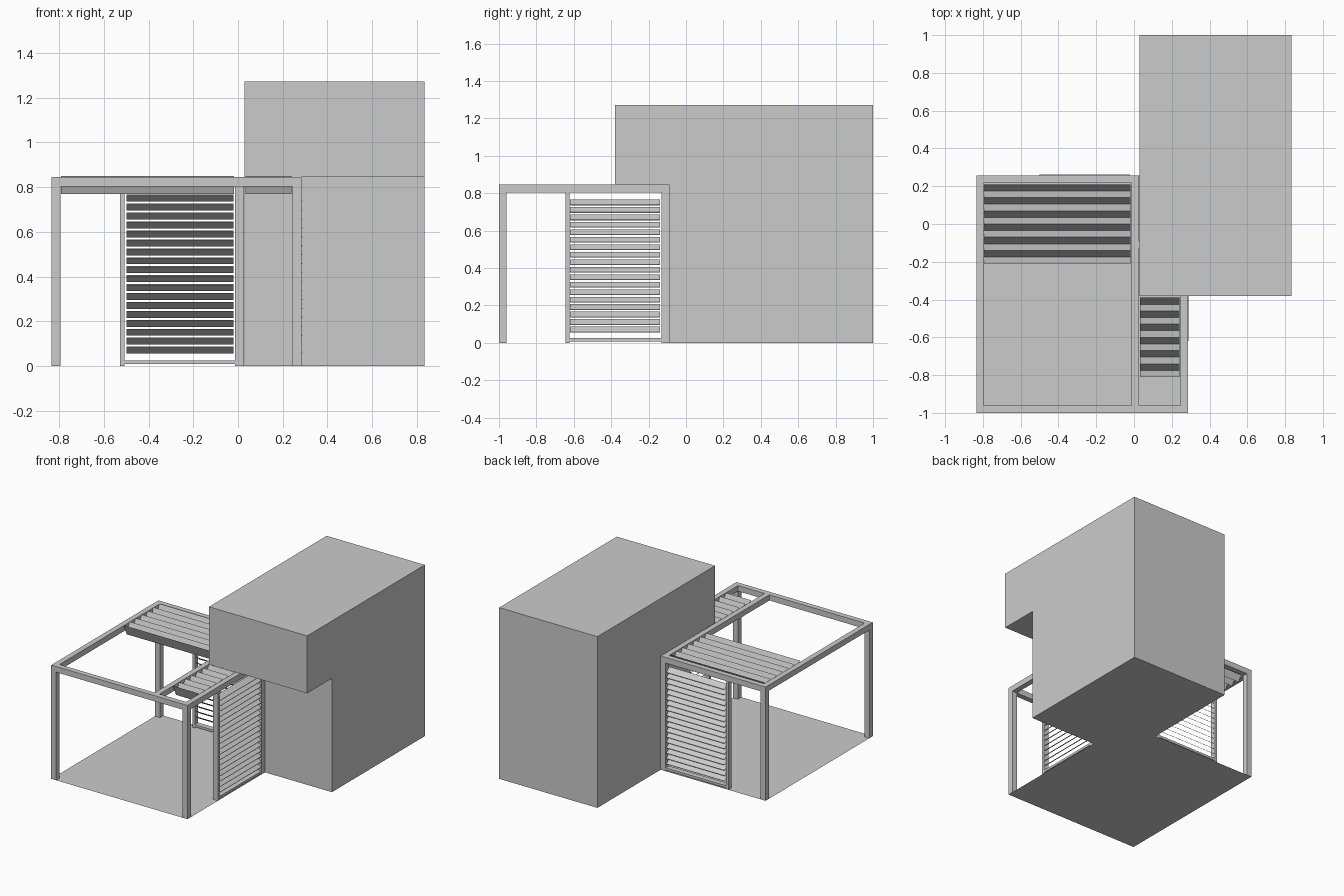
import bpy
import bmesh
from mathutils import Vector

cube = bpy.data.objects.get("Cube")
if cube:
    bpy.data.objects.remove(cube, do_unlink=True)

# One matt grey for everything
GREY = (0.6, 0.6, 0.6, 1.0)
mat = bpy.data.materials.new("light_grey")
mat.use_nodes = True
mat.diffuse_color = GREY
mat.node_tree.nodes["Principled BSDF"].inputs["Base Color"].default_value = GREY


def finish(name, bm):
    mesh = bpy.data.meshes.new(name)
    bm.to_mesh(mesh)
    bm.free()
    mesh.materials.append(mat)
    obj = bpy.data.objects.new(name, mesh)
    bpy.context.collection.objects.link(obj)
    return obj


def box(name, x, y, z):
    """Box from its (low, high) range on each axis."""
    bm = bmesh.new()
    bmesh.ops.create_cube(bm, size=1)
    for v in bm.verts:
        v.co = [r[0] if c < 0 else r[1] for c, r in zip(v.co, (x, y, z))]
    return finish(name, bm)


def prism(name, points, offset):
    """Flat outline pushed along an offset."""
    bm = bmesh.new()
    face = bm.faces.new([bm.verts.new(p) for p in points])
    if offset:
        new = bmesh.ops.extrude_face_region(bm, geom=[face], use_keep_orig=True)
        bmesh.ops.translate(bm, vec=Vector(offset), verts=[
            g for g in new["geom"] if isinstance(g, bmesh.types.BMVert)])
        bmesh.ops.recalc_face_normals(bm, faces=bm.faces)
    return finish(name, bm)


T = 0.04                       # beam and post width
LEFT, MID, RIGHT = -0.835, -0.013, 0.245   # low x of the beam lines
FRONT, BACK, INNER = -1.0, 0.218, -0.13    # low y of the beam lines
TOP, UNDER = 0.845, 0.803
HOUSE_X, HOUSE_Y = 0.028, -0.09

# House: side profile with overhanging upper floor
profile = [(HOUSE_Y, 0), (1, 0), (1, 1.272), (-0.38, 1.272),
           (-0.38, TOP), (HOUSE_Y, TOP)]
prism("house", [(HOUSE_X, y, z) for y, z in profile], (0.835 - HOUSE_X, 0, 0))

# Terrace floor wraps the house corner
outline = [(LEFT, FRONT), (RIGHT + T, FRONT), (RIGHT + T, HOUSE_Y),
           (HOUSE_X, HOUSE_Y), (HOUSE_X, BACK + T), (LEFT, BACK + T)]
prism("terrace_floor", [(x, y, 0) for x, y in outline], None)

# Posts
for name, x, y in (("front_right", LEFT, FRONT), ("front_left", RIGHT, FRONT),
                   ("back_right", LEFT, BACK), ("back_middle", MID, BACK),
                   ("inner_left", RIGHT, INNER)):
    box("post_" + name, (x, x + T), (y, y + T), (0, UNDER))

# Roof beams
for name, x, y_end in (("right", LEFT, BACK + T), ("middle", MID, BACK + T),
                       ("left", RIGHT, INNER + T)):
    box("beam_" + name, (x, x + T), (FRONT, y_end), (UNDER, TOP))
for name, x, x_end, y in (("front_right", LEFT + T, MID, FRONT),
                          ("front_left", MID + T, RIGHT, FRONT),
                          ("back", LEFT + T, MID, BACK),
                          ("inner", MID + T, RIGHT, INNER)):
    box("beam_" + name, (x, x_end), (y, y + T), (UNDER, TOP))


def roof_louvres(name, x0, x1, y0, count=6, step=0.07):
    """Folded sheet of V-shaped blades."""
    bm = bmesh.new()
    rows = []
    for i in range(2 * count + 1):
        z = 0.77 if i % 2 else 0.85
        rows.append([bm.verts.new((x, y0 + i * step / 2, z)) for x in (x0, x1)])
    for a, b in zip(rows, rows[1:]):
        bm.faces.new((a[0], a[1], b[1], b[0]))
    return finish(name, bm)


roof_louvres("roof_louvres_right", -0.793, -0.018, -0.21)
roof_louvres("roof_louvres_left", 0.033, 0.24, -0.81)


def screen_slats(name, place, start, end, count=18):
    """Thin blades sloping down and outward; place(along, out, z) gives a point."""
    for i in range(count):
        z = 0.055 + 0.04 * i
        section = [(0.043, z), (0.043, z + 0.003), (0.006, z + 0.031),
                   (0.006, z + 0.028)]
        points = [place(start, o, h) for o, h in section]
        along = Vector(place(end, 0, 0)) - Vector(place(start, 0, 0))
        prism(f"{name}_{i + 1}", points, along)


# Back screen
box("back_screen_post", (-0.528, -0.508), (BACK, BACK + T), (0, UNDER))
box("back_screen_rail", (-0.508, MID), (BACK, BACK + T), (0.008, 0.025))
screen_slats("back_screen_slat", lambda a, o, z: (a, BACK + o, z), -0.5, -0.02)

# Left screen
box("left_screen_post", (RIGHT, RIGHT + T), (-0.643, -0.623), (0, UNDER))
box("left_screen_rail", (RIGHT, RIGHT + T), (-0.623, INNER), (0.008, 0.025))
screen_slats("left_screen_slat", lambda a, o, z: (RIGHT + o, a, z), -0.62, -0.138)
